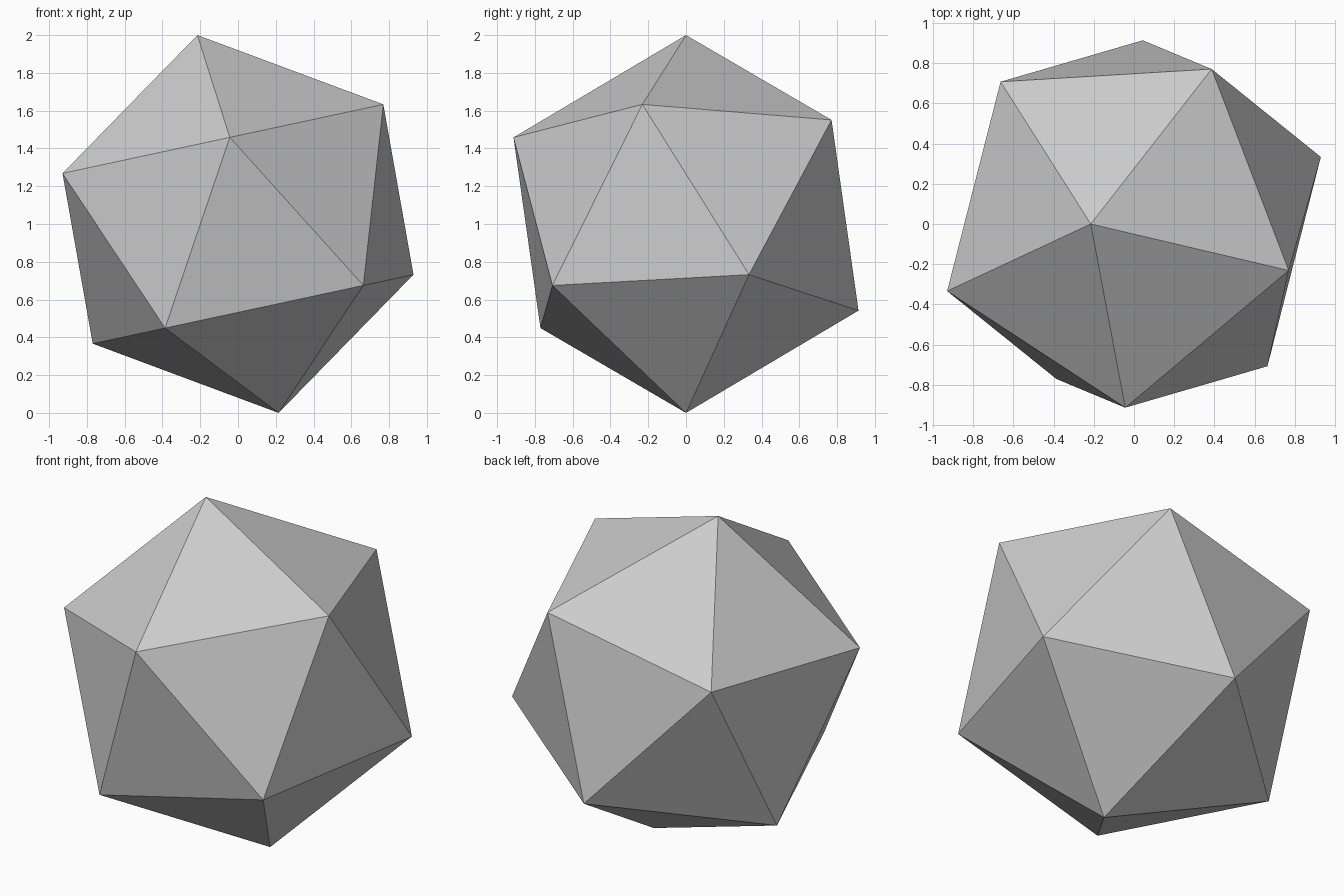
import bpy
from mathutils import Vector, Matrix

if "Cube" in bpy.data.objects:
    bpy.data.objects.remove(bpy.data.objects["Cube"])

# Tilted regular icosahedron: one corner is the top, one neighbour sets the spin
top = Vector((-0.215, 0.0, 1.0))
neighbour = Vector((0.765, -0.23, 0.635))
z_axis = top.normalized()
x_axis = (neighbour - neighbour.dot(z_axis) * z_axis).normalized()
y_axis = z_axis.cross(x_axis)
tilt = Matrix((x_axis, y_axis, z_axis)).transposed().to_4x4()

# Twenty-sided body with flat faces
bpy.ops.mesh.primitive_ico_sphere_add(subdivisions=1, radius=top.length)
body = bpy.context.object
body.name = "icosahedron"
body.data.transform(Matrix.Translation((0, 0, 1)) @ tilt)
bpy.ops.object.shade_flat()

# Plain grey surface
grey = bpy.data.materials.new("light_grey")
grey.diffuse_color = (0.6, 0.6, 0.6, 1)
grey.use_nodes = True
grey.node_tree.nodes["Principled BSDF"].inputs["Base Color"].default_value = grey.diffuse_color
body.data.materials.append(grey)
